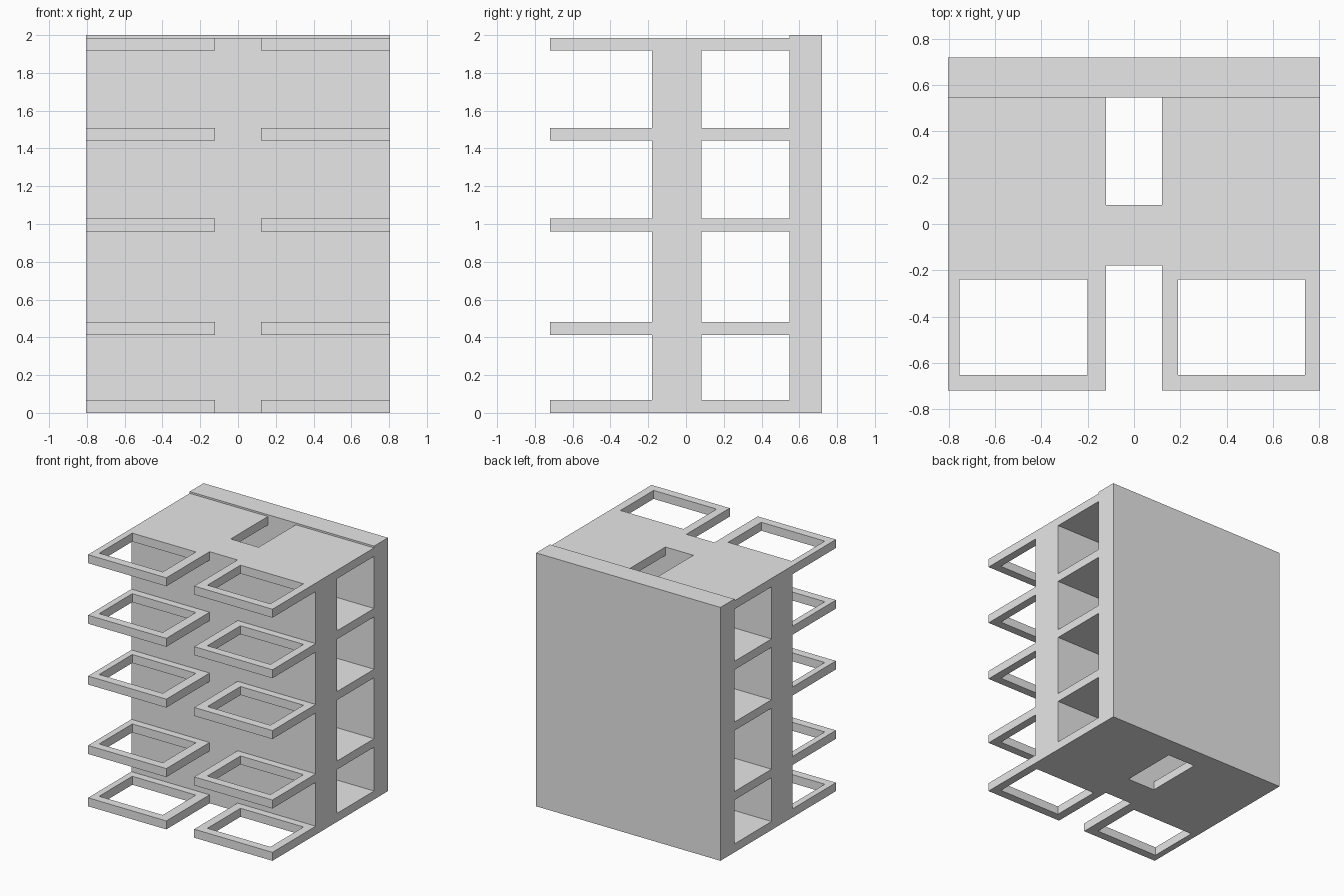
import bpy
import bmesh

cube = bpy.data.objects.get("Cube")
if cube:
    bpy.data.objects.remove(cube, do_unlink=True)

grey = bpy.data.materials.new("light_grey")
grey.use_nodes = True
colour = (0.8, 0.8, 0.8, 1)
grey.diffuse_color = colour
grey.node_tree.nodes["Principled BSDF"].inputs["Base Color"].default_value = colour

HALF = 0.805          # half of the overall width
SLOT = 0.122          # half of the central gap
BACK, REAR, FRONT = 0.72, 0.547, -0.72
WALL_REAR, WALL_FRONT = 0.083, -0.18
THICK = 0.067
LEVELS = [0, 0.413, 0.961, 1.441, 1.919]
DECK_TOP = LEVELS[-1] + THICK


def finish(name, bm):
    bmesh.ops.recalc_face_normals(bm, faces=bm.faces)
    mesh = bpy.data.meshes.new(name)
    bm.to_mesh(mesh)
    bm.free()
    mesh.materials.append(grey)
    obj = bpy.data.objects.new(name, mesh)
    bpy.context.collection.objects.link(obj)


def ring(bm, rect, z):
    x0, x1, y0, y1 = rect
    return [bm.verts.new((x, y, z)) for x, y in ((x0, y0), (x1, y0), (x1, y1), (x0, y1))]


def bridge(bm, a, b):
    for i in range(4):
        j = (i + 1) % 4
        bm.faces.new((a[i], a[j], b[j], b[i]))


def slab(name, rect, z0, z1, hole=None):
    """Rectangular block, optionally with a rectangular opening through it."""
    bm = bmesh.new()
    low, high = ring(bm, rect, z0), ring(bm, rect, z1)
    bridge(bm, low, high)
    if hole:
        hole_low, hole_high = ring(bm, hole, z0), ring(bm, hole, z1)
        bridge(bm, hole_low, hole_high)
        bridge(bm, low, hole_low)
        bridge(bm, high, hole_high)
    else:
        bm.faces.new(low)
        bm.faces.new(high)
    finish(name, bm)


# Upright walls across the full width
slab("back_wall", (-HALF, HALF, REAR, BACK), 0, 2)
slab("middle_wall", (-HALF, HALF, WALL_FRONT, WALL_REAR), 0, DECK_TOP)

# Each storey: floor behind the middle wall and open balcony frame in front
SIDES = {
    "right": ((-HALF, -SLOT), (-0.755, -0.2)),
    "left": ((SLOT, HALF), (0.19, 0.74)),
}
for number, z in enumerate(LEVELS, 1):
    for side, (span, opening) in SIDES.items():
        slab(f"{side}_floor_{number}", (*span, WALL_REAR, REAR), z, z + THICK)
        slab(f"{side}_balcony_frame_{number}", (*span, FRONT, WALL_FRONT), z, z + THICK,
             hole=(*opening, -0.653, -0.24))
